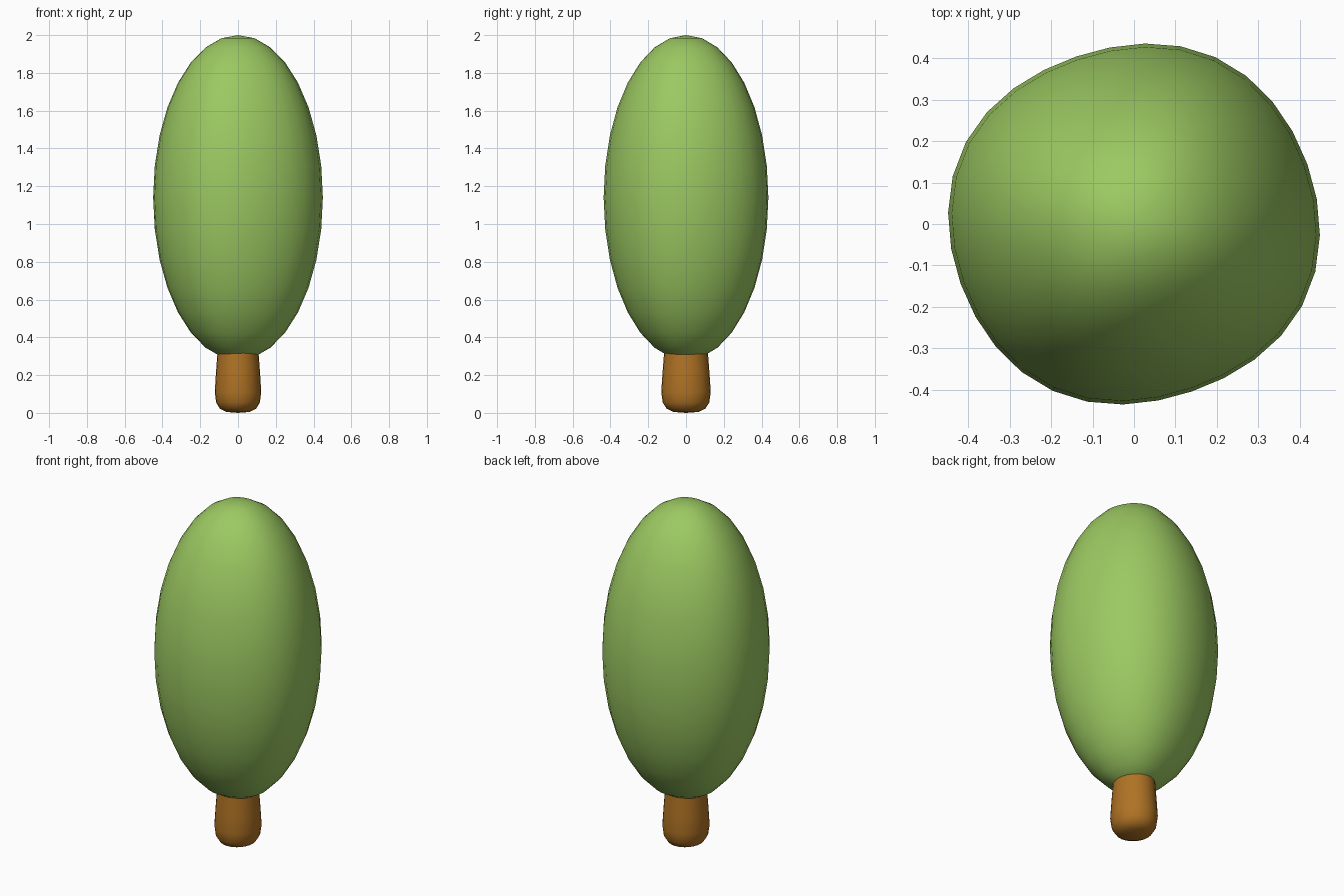
import bpy, bmesh, math

if "Cube" in bpy.data.objects:
    bpy.data.objects.remove(bpy.data.objects["Cube"])


def lathe(name, profile, sides, radius_at, start, color):
    """Spin (scale, z) points around z; first and last points are poles."""
    bm = bmesh.new()
    bottom = bm.verts.new((0, 0, profile[0][1]))
    top = bm.verts.new((0, 0, profile[-1][1]))
    rings = []
    for s, z in profile[1:-1]:
        ring = []
        for i in range(sides):
            a = start + math.tau * i / sides
            rx, ry = radius_at(a)
            ring.append(bm.verts.new((s * rx * math.cos(a), s * ry * math.sin(a), z)))
        rings.append(ring)
    for i in range(sides):
        j = (i + 1) % sides
        bm.faces.new((bottom, rings[0][j], rings[0][i]))
        bm.faces.new((top, rings[-1][i], rings[-1][j]))
        for lo, hi in zip(rings, rings[1:]):
            bm.faces.new((lo[i], lo[j], hi[j], hi[i]))
    for f in bm.faces:
        f.smooth = True
    mesh = bpy.data.meshes.new(name)
    bm.to_mesh(mesh)
    bm.free()
    mat = bpy.data.materials.new(name + "_color")
    mat.diffuse_color = color
    mat.use_nodes = True
    mat.node_tree.nodes["Principled BSDF"].inputs["Base Color"].default_value = mat.diffuse_color
    mesh.materials.append(mat)
    obj = bpy.data.objects.new(name, mesh)
    bpy.context.collection.objects.link(obj)
    return obj


# Foliage: tall egg whose plan is very slightly uneven
def crown_radius(a):
    t = a - math.radians(20)
    r = 0.443 + 0.0075 * math.cos(2 * t) - 0.002 * math.sin(2 * t) - 0.0073 * math.cos(4 * t)
    return r, r


RINGS = 16
crown = [(math.sin(math.pi * k / RINGS), 1.14 - 0.86 * math.cos(math.pi * k / RINGS))
         for k in range(RINGS + 1)]
lathe("foliage", crown, 32, crown_radius, math.radians(-3.5), (0.33, 0.58, 0.12, 1))

# Trunk: tapered stump with a rounded foot
stump = [(0, 0), (0.5, 0.005), (0.78, 0.022), (0.94, 0.055), (1.0, 0.11),
         (0.95, 0.21), (0.89, 0.31), (0.86, 0.37), (0, 0.37)]
lathe("trunk", stump, 24, lambda a: (0.123, 0.131), 0, (0.43, 0.17, 0.018, 1))
